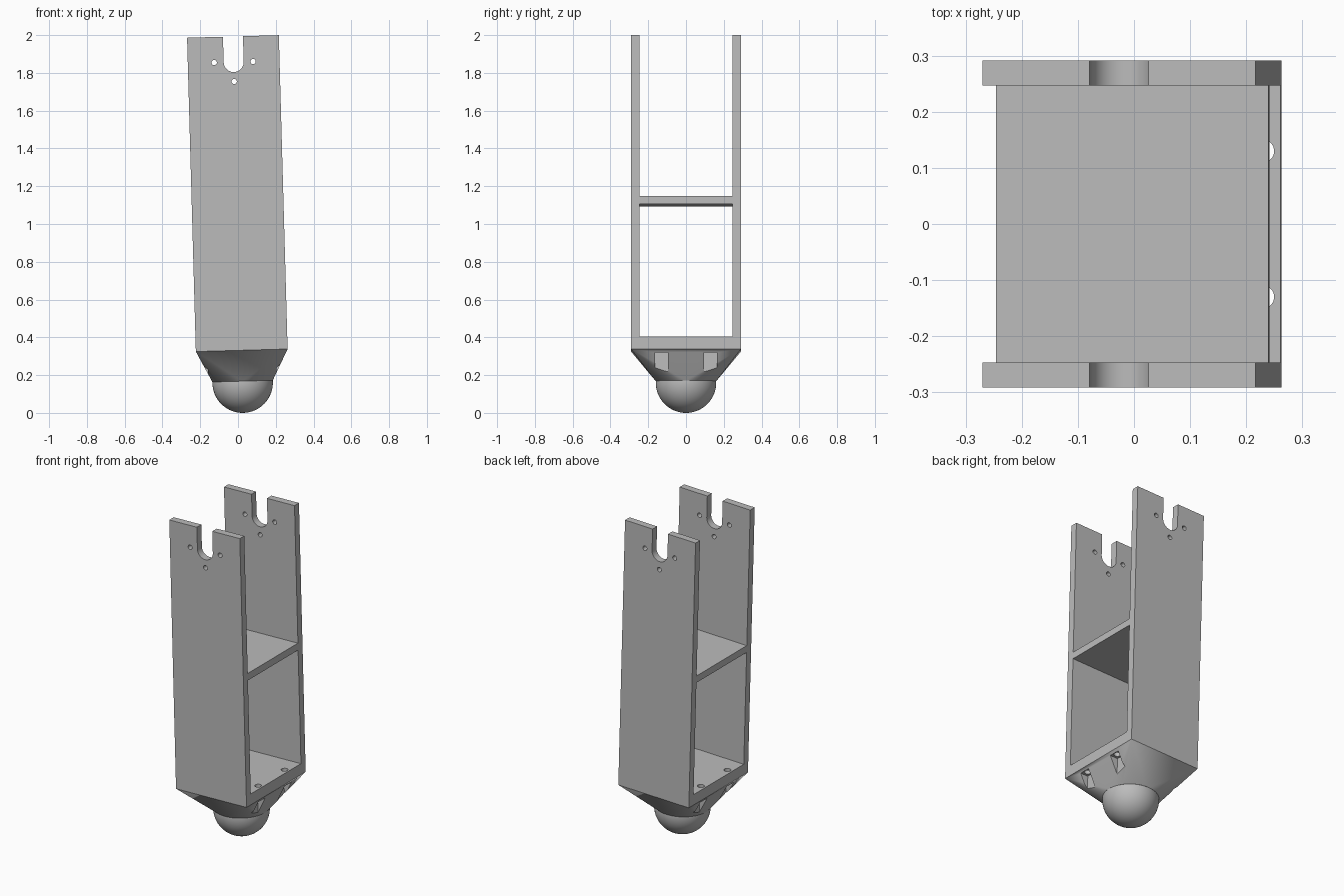
import bpy, bmesh
from math import pi, radians, cos, sin
from mathutils import Matrix, Vector

cube = bpy.data.objects.get("Cube")
if cube:
    bpy.data.objects.remove(cube, do_unlink=True)

grey = bpy.data.materials.new("plain grey")
grey.use_nodes = True
COLOUR = (0.5, 0.5, 0.5, 1)
grey.diffuse_color = COLOUR
grey.node_tree.nodes["Principled BSDF"].inputs["Base Color"].default_value = COLOUR

# Main sizes, measured along the leg from the ball centre
HX, HY, INNER = 0.243, 0.291, 0.247
BASE, FLOOR, TOP = 0.1715, 0.238, 1.8335
SHELF = (0.94, 0.983)
BALL, SLOT, PIVOT = 0.16, 0.053, 1.698
TILT = Matrix.Translation((0.0245, 0, BALL)) @ Matrix.Rotation(radians(-1.6), 4, 'Y')


def finish(name, bm):
    bmesh.ops.recalc_face_normals(bm, faces=bm.faces)
    mesh = bpy.data.meshes.new(name)
    bm.to_mesh(mesh)
    bm.free()
    mesh.materials.append(grey)
    obj = bpy.data.objects.new(name, mesh)
    bpy.context.collection.objects.link(obj)
    return obj


def box(name, x, y, z):
    bm = bmesh.new()
    bmesh.ops.create_cube(bm, size=1)
    for v in bm.verts:
        v.co = Vector([a[0] + (c + 0.5) * (a[1] - a[0]) for a, c in zip((x, y, z), v.co)])
    return finish(name, bm)


def rod(name, radius, depth, centre, axis='Z', sides=32):
    bm = bmesh.new()
    bmesh.ops.create_cone(bm, cap_ends=True, segments=sides, radius1=radius,
                          radius2=radius, depth=depth)
    turn = Matrix.Rotation(pi / 2, 4, 'X') if axis == 'Y' else Matrix()
    bm.transform(Matrix.Translation(centre) @ turn)
    return finish(name, bm)


def activate(obj):
    bpy.ops.object.select_all(action='DESELECT')
    obj.select_set(True)
    bpy.context.view_layer.objects.active = obj


def cut(obj, cutters):
    for cutter in cutters:
        activate(obj)
        mod = obj.modifiers.new("cut", 'BOOLEAN')
        mod.operation, mod.solver, mod.object = 'DIFFERENCE', 'EXACT', cutter
        bpy.ops.object.modifier_apply(modifier=mod.name)
        bpy.data.objects.remove(cutter, do_unlink=True)


# Frame: two tall side plates joined by a floor and a shelf
frame = box("frame", (-HX, HX), (-HY, HY), (BASE, TOP))
openings = [box("opening", (-1, 1), (-INNER, INNER), z)
            for z in ((FLOOR, SHELF[0]), (SHELF[1], TOP + 1))]

# Round-bottomed slot, as one arched profile pushed through both plates
bm = bmesh.new()
profile = [(SLOT * cos(pi + pi * i / 24), PIVOT + SLOT * sin(pi + pi * i / 24))
           for i in range(25)] + [(SLOT, TOP + 1), (-SLOT, TOP + 1)]
face = bm.faces.new([bm.verts.new((x, -1, z)) for x, z in profile])
new = bmesh.ops.extrude_face_region(bm, geom=[face])["geom"]
bmesh.ops.translate(bm, vec=(0, 2, 0), verts=[g for g in new if isinstance(g, bmesh.types.BMVert)])
slot = finish("slot", bm)

# Three pin holes round the slot
pins = [rod("pin_hole", 0.014, 2, (x, 0, PIVOT + z), 'Y', 24)
        for x, z in ((-0.103, 0), (0.103, 0), (0, -0.103))]


# Bolt holes down through the floor
def bolt_holes():
    return [rod("bolt_hole", 0.02, 0.18, (sx * 0.212, sy * 0.13, 0.19))
            for sx in (-1, 1) for sy in (-1, 1)]


cut(frame, openings + [slot] + pins + bolt_holes())

# Socket: rectangle blending into a circle
bm = bmesh.new()
for sx in (-1, 1):
    for sy in (-1, 1):
        bm.verts.new((sx * HX, sy * HY, BASE))
for i in range(64):
    a = 2 * pi * i / 64
    bm.verts.new((BALL * cos(a), BALL * sin(a), 0.008))
bmesh.ops.convex_hull(bm, input=bm.verts)
bmesh.ops.dissolve_limit(bm, angle_limit=0.001, verts=bm.verts, edges=bm.edges)
socket = finish("socket", bm)

# Nut pockets open to both sides of the socket
pockets = [box("pocket", sorted((sx * 0.182, sx * 0.4)),
               (sy * 0.13 - 0.034, sy * 0.13 + 0.034), (0.03, 0.154))
           for sx in (-1, 1) for sy in (-1, 1)]
cut(socket, pockets + bolt_holes())

# Ball tip
bm = bmesh.new()
bmesh.ops.create_uvsphere(bm, u_segments=64, v_segments=32, radius=BALL)
bmesh.ops.bisect_plane(bm, geom=bm.verts[:] + bm.edges[:] + bm.faces[:],
                       plane_co=(0, 0, 0.008), plane_no=(0, 0, 1), clear_outer=True)
ball = finish("ball_tip", bm)

# Smooth the round parts, then lean the whole leg
for obj in (frame, socket, ball):
    activate(obj)
    bpy.ops.object.shade_smooth_by_angle(angle=radians(25))
    obj.matrix_world = TILT
